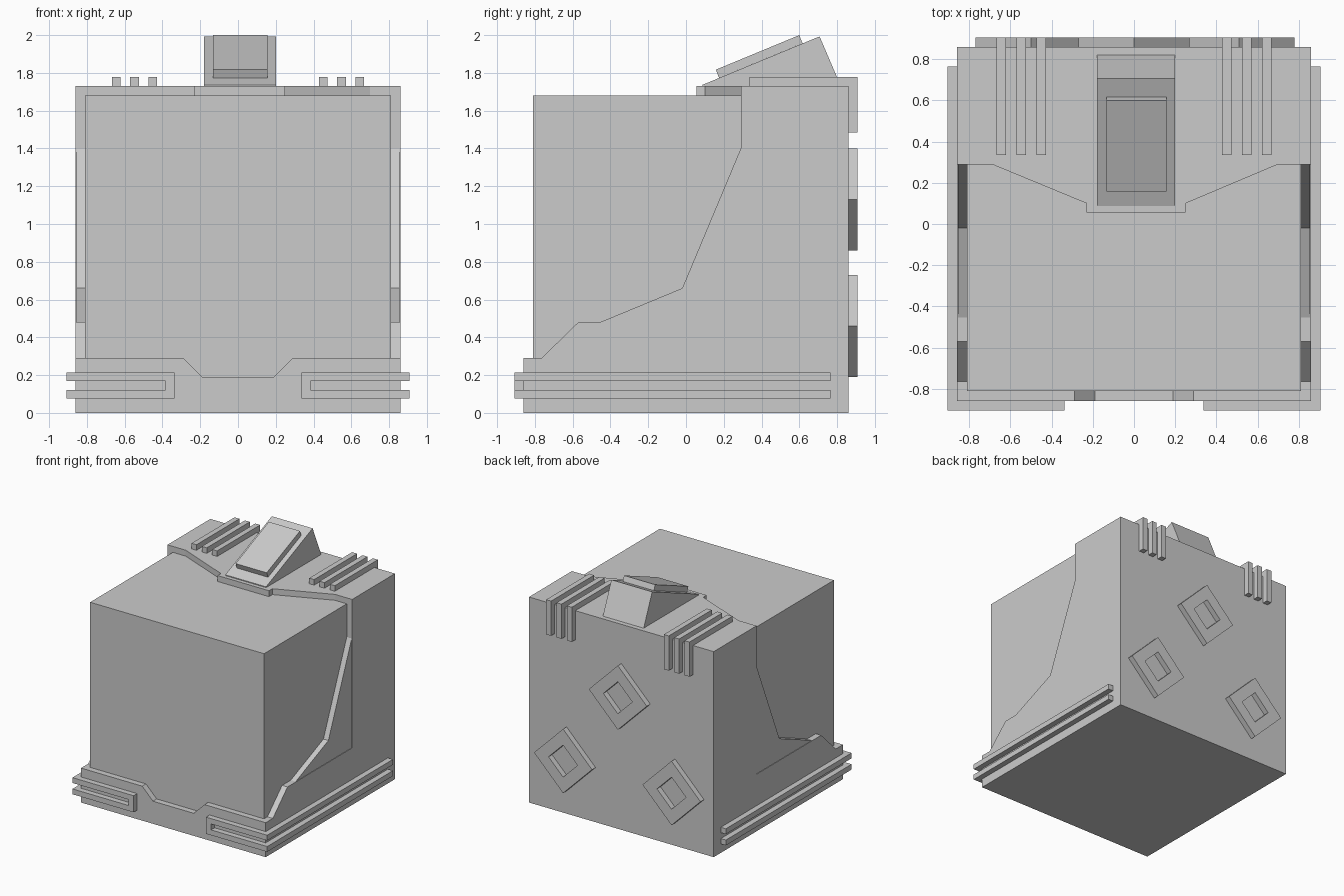
import bpy, bmesh, math
from mathutils import Matrix, Vector

cube = bpy.data.objects.get("Cube")
if cube:
    bpy.data.objects.remove(cube, do_unlink=True)

grey = bpy.data.materials.new("plain_grey")
grey.use_nodes = True
COLOUR = (0.6, 0.6, 0.6, 1)
grey.diffuse_color = COLOUR
grey.node_tree.nodes["Principled BSDF"].inputs["Base Color"].default_value = COLOUR

W = 0.86      # half width of the outer shell
IN = 0.81     # half width of the inner body
OUT = 0.907   # reach of the raised trim
TOP = 1.73


def finish(name, bm):
    bmesh.ops.recalc_face_normals(bm, faces=bm.faces)
    mesh = bpy.data.meshes.new(name)
    bm.to_mesh(mesh)
    bm.free()
    mesh.materials.append(grey)
    obj = bpy.data.objects.new(name, mesh)
    bpy.context.collection.objects.link(obj)
    return obj


def prism(name, outline, axis, lo, hi):
    """Extrude a 2D outline along the given axis from lo to hi."""
    place = {"x": lambda a, b: (lo, a, b),
             "y": lambda a, b: (a, lo, b),
             "z": lambda a, b: (a, b, lo)}[axis]
    bm = bmesh.new()
    face = bm.faces.new([bm.verts.new(place(a, b)) for a, b in outline])
    ext = bmesh.ops.extrude_face_region(bm, geom=[face])
    step = Vector([hi - lo if axis == k else 0 for k in "xyz"])
    bmesh.ops.translate(bm, vec=step,
                        verts=[v for v in ext["geom"] if isinstance(v, bmesh.types.BMVert)])
    return finish(name, bm)


def box(name, x, y, z):
    return prism(name, [(x[0], y[0]), (x[1], y[0]), (x[1], y[1]), (x[0], y[1])], "z", *z)


# Inner body and back wall
box("body", (-IN, IN), (-IN, IN), (0, 1.68))
box("back_panel", (-IN, IN), (IN, W), (0, 1.68))

# Front skirt with a dip in the middle
prism("front_skirt", [(-W, 0), (W, 0), (W, 0.29), (0.29, 0.29), (0.19, 0.19),
                      (-0.19, 0.19), (-0.29, 0.29), (-W, 0.29)], "y", -W, -IN)

# Top cover with a stepped front edge
prism("top_cover", [(-W, W), (-W, 0.29), (-0.69, 0.29), (-0.23, 0.10), (-0.23, 0.055),
                    (0.25, 0.055), (0.25, 0.10), (0.7, 0.29), (W, 0.29), (W, W)],
      "z", 1.68, TOP)

# Side shells, with the diagonal brace set in by a hair
shell = [(-IN, 0), (W, 0), (W, 1.68), (0.29, 1.68), (0.29, 0.48),
         (-0.57, 0.48), (-0.765, 0.29), (-IN, 0.29)]
brace = [(0.29, 0.48), (0.29, 1.4), (-0.02, 0.66), (-0.455, 0.48)]
for side, s in (("left", 1), ("right", -1)):
    prism(side + "_shell", shell, "x", s * IN, s * W)
    prism(side + "_brace", brace, "x", s * IN, s * (W - 0.004))

    # Bumper rails wrapping the front corner, joined at the front end
    end = 0.3375
    for i, z in enumerate(((0.075, 0.12), (0.17, 0.215))):
        prism(f"{side}_rail_{i + 1}",
              [(s * W, 0.765), (s * OUT, 0.765), (s * OUT, -OUT),
               (s * end, -OUT), (s * end, -W), (s * W, -W)], "z", *z)
    box(side + "_rail_end", sorted((s * end, s * (end + 0.047))), (-OUT, -W), (0.12, 0.17))

    # Vent ribs folding over the top back edge
    for i in range(3):
        x = s * (0.548 + (i - 1) * 0.0965)
        prism(f"{side}_vent_rib_{i + 1}",
              [(0.335, TOP), (W, TOP), (W, 1.485), (OUT, 1.485), (OUT, 1.777), (0.335, 1.777)],
              "x", x - 0.023, x + 0.023)

# Tilted block on the top with a raised plate on its sloped face
prism("top_wedge", [(0.088, TOP), (0.82, TOP), (0.707, 1.993), (0.088, 1.737)], "x", -0.18, 0.2)
prism("wedge_plate", [(0.175, 1.773), (0.617, 1.956), (0.6, 2.0), (0.158, 1.817)],
      "x", -0.133, 0.157)


# Square diamond frames on the back
def diamond_frame(name, x, z):
    bm = bmesh.new()
    rings = []
    for y in (W, OUT):
        for r in (0.27, 0.135):
            rings.append([bm.verts.new((x + r * math.cos(k * math.pi / 2), y,
                                        z + r * math.sin(k * math.pi / 2))) for k in range(4)])
    back_out, back_in, out, inner = rings
    for a, b in ((back_out, out), (out, inner), (inner, back_in), (back_in, back_out)):
        for k in range(4):
            n = (k + 1) % 4
            bm.faces.new((a[k], a[n], b[n], b[k]))
    finish(name, bm)


diamond_frame("back_frame_top", 0, 1.13)
diamond_frame("back_frame_left", 0.51, 0.46)
diamond_frame("back_frame_right", -0.5, 0.46)
